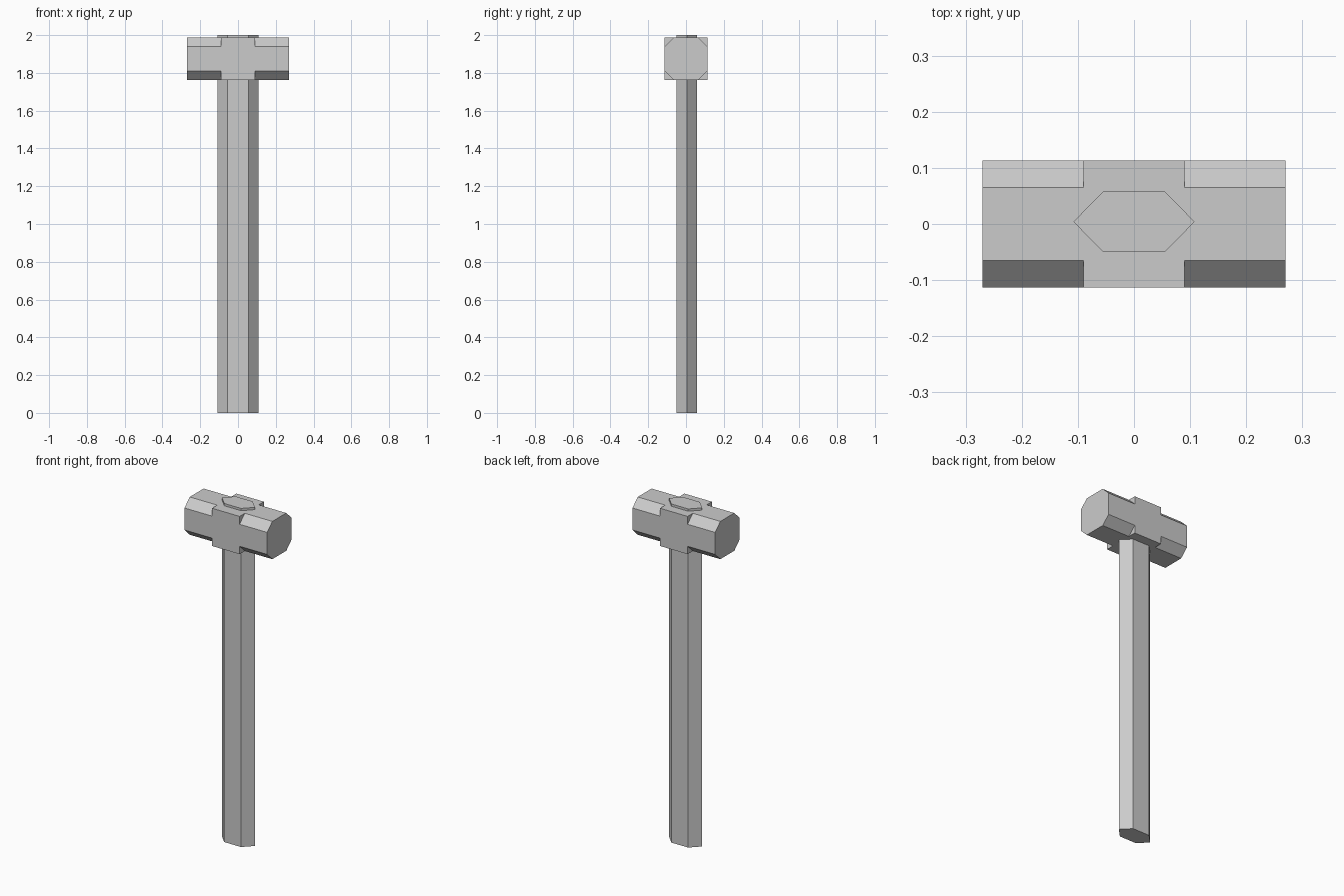
import bpy, bmesh

if "Cube" in bpy.data.objects:
    bpy.data.objects.remove(bpy.data.objects["Cube"])

HALF_LEN, HALF_MID = 0.27, 0.09      # head length, unchamfered middle block
HALF_Y, FLAT_Y = 0.1135, 0.065
Z_MID, HALF_Z, FLAT_Z = 1.875, 0.1115, 0.065


def finish(bm, name):
    bmesh.ops.remove_doubles(bm, verts=bm.verts, dist=1e-5)
    bmesh.ops.recalc_face_normals(bm, faces=bm.faces)
    bmesh.ops.dissolve_limit(bm, angle_limit=0.01, verts=bm.verts, edges=bm.edges)
    me = bpy.data.meshes.new(name)
    bm.to_mesh(me)
    bm.free()
    ob = bpy.data.objects.new(name, me)
    bpy.context.collection.objects.link(ob)
    return ob


def face(bm, pts):
    bm.faces.new([bm.verts.new(p) for p in pts])


def tube(bm, ring, x0, x1):
    for a, b in zip(ring, ring[1:] + ring[:1]):
        face(bm, [(x0, *a), (x0, *b), (x1, *b), (x1, *a)])


# Head: square middle block stepping down to chamfered octagonal ends
octagon, square = [], []
for sy, sz in ((1, 1), (-1, 1), (-1, -1), (1, -1)):
    a = (sy * HALF_Y, Z_MID + sz * FLAT_Z)
    b = (sy * FLAT_Y, Z_MID + sz * HALF_Z)
    corner = (sy * HALF_Y, Z_MID + sz * HALF_Z)
    pair = (a, b) if sy * sz > 0 else (b, a)
    octagon += pair
    square += [pair[0], corner, pair[1]]

bm = bmesh.new()
tube(bm, square, -HALF_MID, HALF_MID)
for s in (-1, 1):
    tube(bm, octagon, s * HALF_MID, s * HALF_LEN)
    face(bm, [(s * HALF_LEN, *p) for p in octagon])
    for i in range(0, 12, 3):        # step at each corner
        face(bm, [(s * HALF_MID, *p) for p in square[i:i + 3]])
finish(bm, "hammer_head")

# Handle: flattened hexagonal shaft running through the head
yc, hy = 0.004, 0.054
outline = [(-0.108, 0), (-0.055, -hy), (0.055, -hy), (0.108, 0), (0.055, hy), (-0.055, hy)]
bm = bmesh.new()
base = bm.faces.new([bm.verts.new((x, y + yc, 0)) for x, y in outline])
res = bmesh.ops.extrude_face_region(bm, geom=[base], use_keep_orig=True)
top = [v for v in res["geom"] if isinstance(v, bmesh.types.BMVert)]
bmesh.ops.translate(bm, verts=top, vec=(0, 0, 2))
finish(bm, "handle")
